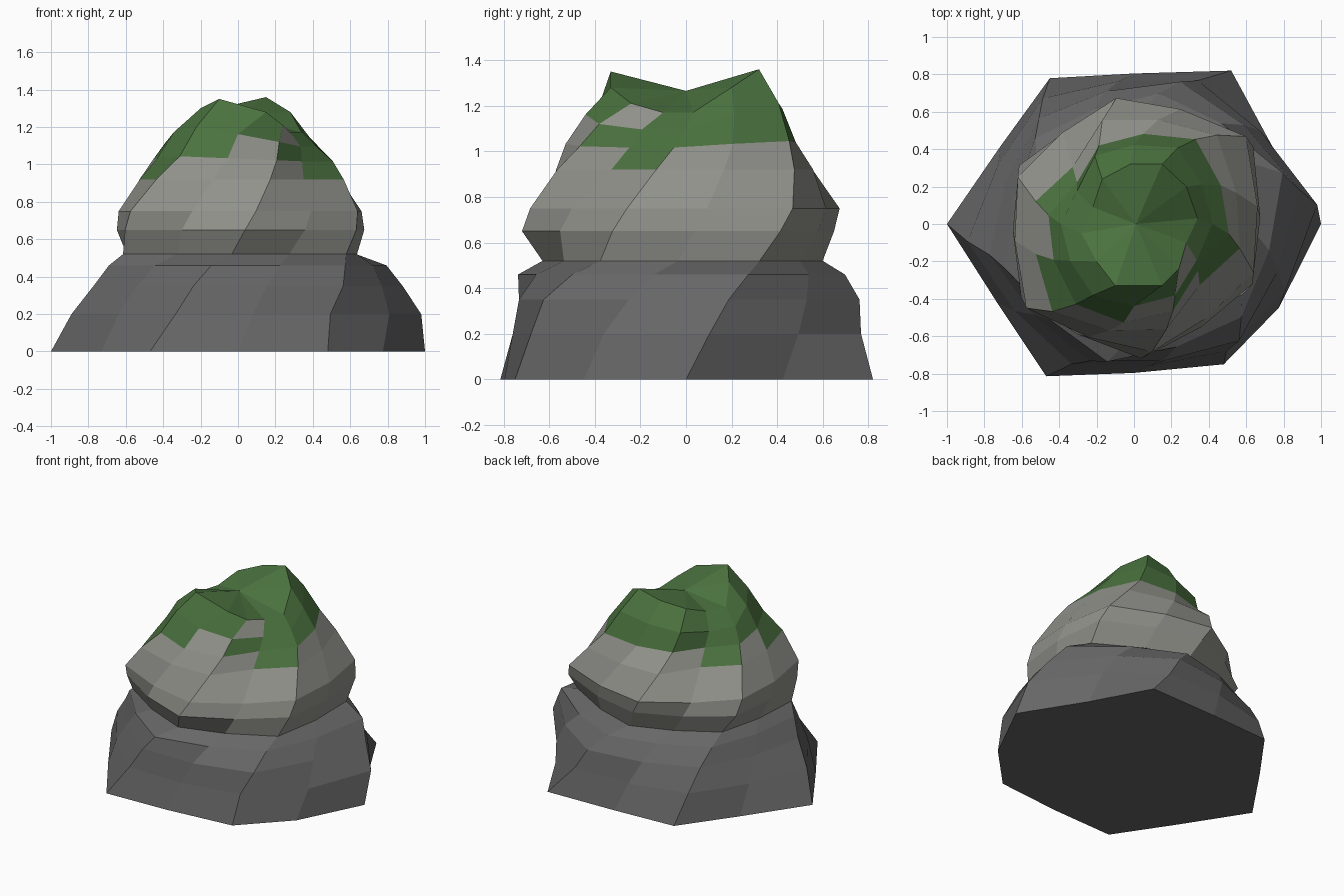
import bpy, bmesh, math

if "Cube" in bpy.data.objects:
    bpy.data.objects.remove(bpy.data.objects["Cube"])


def material(name, rgb):
    m = bpy.data.materials.new(name)
    m.diffuse_color = (*rgb, 1)
    m.use_nodes = True
    m.node_tree.nodes["Principled BSDF"].inputs["Base Color"].default_value = m.diffuse_color
    return m


DARK = material("dark stone", (0.135, 0.135, 0.135))
PALE = material("pale stone", (0.285, 0.285, 0.26))
MOSS = material("moss green", (0.07, 0.17, 0.05))


def ring(z, twist, corners, mid, dents={}):
    """Twelve points: six twisted corners with a midpoint after each.
    dents overrides the midpoint factor at chosen points."""
    pts = []
    for j in range(12):
        k = j // 2
        r = corners[k]
        if j % 2:
            r = (corners[k] + corners[(k + 1) % 6]) / 2 * dents.get(j, mid)
        a = math.radians(30 * j + twist)
        pts.append((r * math.cos(a), r * math.sin(a), z))
    return pts


def loft(name, rings, mats, rule, bottom=False, centre=None):
    bm = bmesh.new()
    rows = [[bm.verts.new(p) for p in r] for r in rings]
    for i in range(len(rows) - 1):
        for j in range(12):
            n = (j + 1) % 12
            f = bm.faces.new((rows[i][j], rows[i][n], rows[i + 1][n], rows[i + 1][j]))
            f.material_index = rule(i, j)
    if bottom:
        bm.faces.new(rows[0][::-1])
    if centre:
        c = bm.verts.new(centre)
        for j in range(12):
            f = bm.faces.new((rows[-1][j], rows[-1][(j + 1) % 12], c))
            f.material_index = rule(len(rows) - 1, j)
    me = bpy.data.meshes.new(name)
    bm.to_mesh(me)
    bm.free()
    for m in mats:
        me.materials.append(m)
    ob = bpy.data.objects.new(name, me)
    bpy.context.collection.objects.link(ob)


# Shared narrow waist between the two stones
waist = ring(0.52, 27, (0.71, 0.60, 0.62, 0.69, 0.63, 0.69), 0.91)

# Broad hexagonal base stone, twisting as it rises
base = ring(0.00, 0, (1.00, 0.95, 0.90, 1.00, 0.94, 0.89), 0.87, {11: 0.947})
base[2] = (0.52, 0.82, 0)
base[10] = (0.48, -0.75, 0)
loft("base_stone", [
    base,
    ring(0.20, 6, (0.985, 0.84, 0.83, 0.895, 0.82, 0.84), 0.92, {11: 0.97}),
    ring(0.35, 12, (0.90, 0.80, 0.76, 0.79, 0.77, 0.84), 0.93),
    ring(0.46, 19, (0.84, 0.71, 0.70, 0.73, 0.75, 0.76), 0.92),
    waist], [DARK], lambda i, j: 0, bottom=True)

# Uneven rim of the upper stone, starting at the back peak
rim = [(0.15, 0.32, 1.36), (-0.02, 0.32, 1.32), (-0.17, 0.24, 1.27),
       (-0.22, 0.09, 1.21), (-0.28, -0.05, 1.20), (-0.20, -0.20, 1.30),
       (-0.10, -0.33, 1.35), (0.15, -0.33, 1.28), (0.24, -0.24, 1.21),
       (0.28, -0.10, 1.17), (0.34, 0.03, 1.17), (0.28, 0.20, 1.28)]


def tilted(pts, w):
    """Let a ring follow the ups and downs of the rim."""
    return [(x, y, z + w * (r[2] - 1.26)) for (x, y, z), r in zip(pts, rim)]


def moss_rule(i, j):
    if (i, j) in ((5, 8), (4, 7)):             # bare patches
        return 0
    if i >= 4 or (i == 3 and j in (3, 5, 9)):  # cap and hanging tongues
        return 1
    return 0


# Bulging upper stone with moss on its cap
loft("upper_stone", [
    waist,
    ring(0.65, 33, (0.76, 0.65, 0.69, 0.72, 0.72, 0.71), 0.92),
    ring(0.75, 38, (0.76, 0.68, 0.67, 0.73, 0.69, 0.69), 0.92),
    ring(0.92, 47, (0.65, 0.58, 0.54, 0.64, 0.59, 0.58), 0.93,
         {3: 0.80, 9: 0.82, 7: 0.95}),
    tilted(ring(1.03, 54, (0.56, 0.46, 0.46, 0.53, 0.51, 0.51), 0.95,
                {3: 0.82, 9: 0.83, 7: 1.02}), 0.15),
    tilted(ring(1.15, 60, (0.47, 0.42, 0.39, 0.44, 0.44, 0.42), 0.95,
                {3: 0.87, 9: 0.90, 7: 1.0}), 0.6),
    rim], [PALE, MOSS], moss_rule, centre=(0.01, 0, 1.265))
